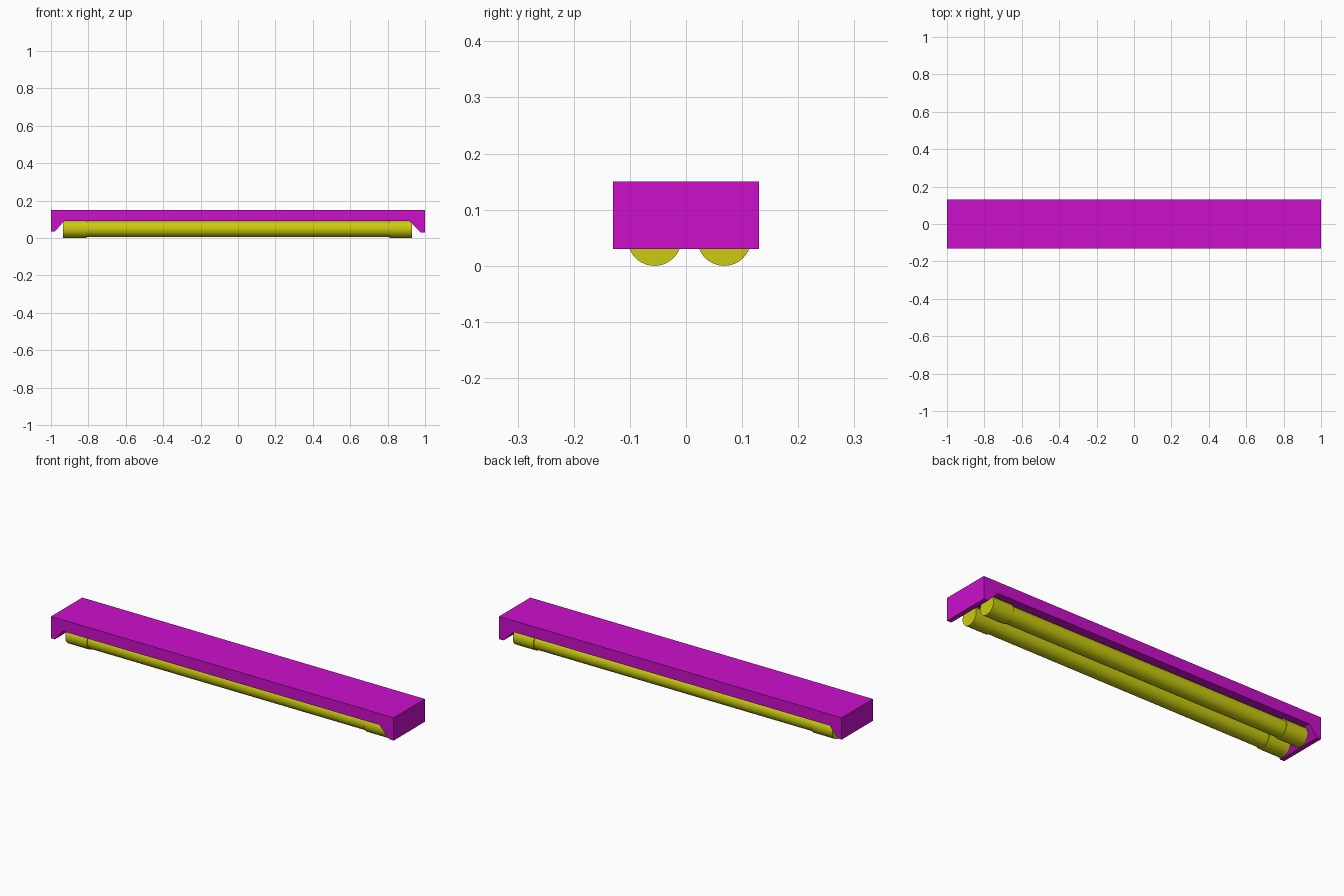
import bpy, bmesh
from math import pi

if "Cube" in bpy.data.objects:
    bpy.data.objects.remove(bpy.data.objects["Cube"])

def material(name, color):
    m = bpy.data.materials.new(name)
    m.diffuse_color = color
    m.use_nodes = True
    m.node_tree.nodes["Principled BSDF"].inputs["Base Color"].default_value = m.diffuse_color
    return m

magenta = material("housing_magenta", (0.6, 0.005, 0.6, 1))
yellow = material("tube_yellow", (0.6, 0.6, 0.005, 1))

# Housing: side profile extruded across the depth
profile = [(-1, 0.15), (-1, 0.035), (-0.978, 0.035), (-0.93, 0.09),
           (0.915, 0.09), (0.975, 0.03), (1, 0.03), (1, 0.15)]
bm = bmesh.new()
face = bm.faces.new([bm.verts.new((x, -0.13, z)) for x, z in profile])
ext = bmesh.ops.extrude_face_region(bm, geom=[face])
bmesh.ops.translate(bm, vec=(0, 0.26, 0),
                    verts=[v for v in ext["geom"] if isinstance(v, bmesh.types.BMVert)])
bmesh.ops.recalc_face_normals(bm, faces=bm.faces)
mesh = bpy.data.meshes.new("housing")
bm.to_mesh(mesh)
bm.free()
housing = bpy.data.objects.new("housing", mesh)
bpy.context.collection.objects.link(housing)
mesh.materials.append(magenta)

def rod(name, x0, x1, y, radius):
    bpy.ops.mesh.primitive_cylinder_add(vertices=48, radius=radius, depth=x1 - x0,
                                        location=((x0 + x1) / 2, y, 0.048),
                                        rotation=(0, pi / 2, 0))
    ob = bpy.context.object
    ob.name = name
    ob.data.materials.append(yellow)
    bpy.ops.object.shade_smooth_by_angle()

# Two light tubes with slightly thicker end caps
for side, y in (("front", -0.056), ("back", 0.068)):
    rod(side + "_tube", -0.81, 0.81, y, 0.043)
    rod(side + "_left_cap", -0.935, -0.81, y, 0.048)
    rod(side + "_right_cap", 0.81, 0.93, y, 0.048)
